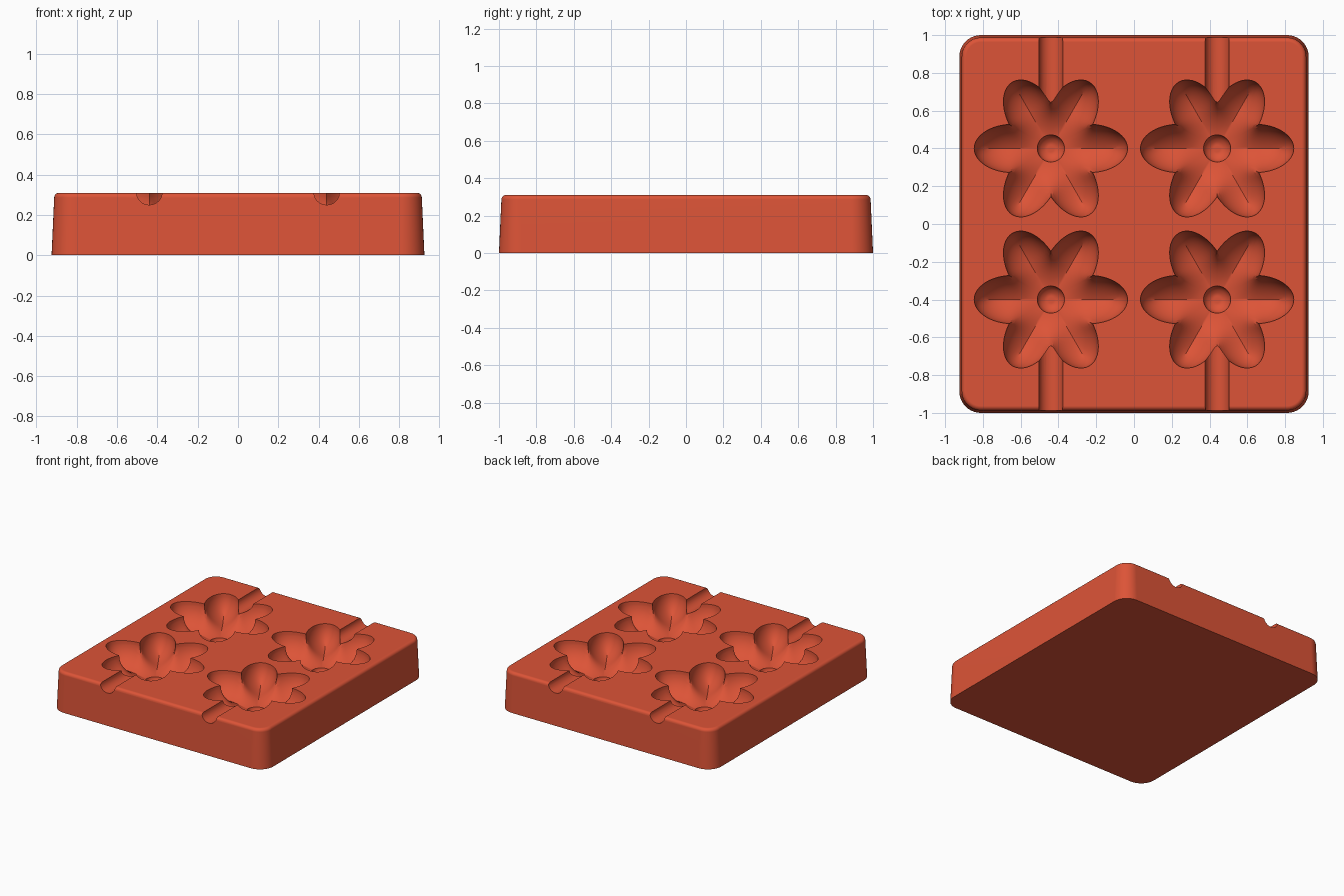
import bpy, bmesh
from math import sin, cos, pi, radians, sqrt, hypot

if "Cube" in bpy.data.objects:
    bpy.data.objects.remove(bpy.data.objects["Cube"], do_unlink=True)

HEIGHT = 0.31
FLOWER_X, FLOWER_Y = 0.44, 0.4
STEPS = 144

red = bpy.data.materials.new("terracotta red")
red.use_nodes = True
RED = (0.72, 0.088, 0.038, 1)
red.diffuse_color = RED
red.node_tree.nodes["Principled BSDF"].inputs["Base Color"].default_value = RED


def loft(name, rings):
    """Closed solid through a list of equal-length point rings."""
    bm = bmesh.new()
    loops = [[bm.verts.new(p) for p in ring] for ring in rings]
    n = len(loops[0])
    for low, high in zip(loops, loops[1:]):
        for i in range(n):
            j = (i + 1) % n
            bm.faces.new((low[i], low[j], high[j], high[i]))
    bm.faces.new(loops[0][::-1])
    bm.faces.new(loops[-1])
    bmesh.ops.recalc_face_normals(bm, faces=bm.faces)
    mesh = bpy.data.meshes.new(name)
    bm.to_mesh(mesh)
    bm.free()
    mesh.materials.append(red)
    obj = bpy.data.objects.new(name, mesh)
    bpy.context.collection.objects.link(obj)
    return obj


# Block: rounded rectangle with drafted sides and a small top fillet
def rounded_ring(inset, z, radius=0.115, segments=10):
    hx, hy, r = 0.925 - inset, 1 - inset, radius - inset
    points = []
    for corner, (sx, sy) in enumerate([(1, 1), (-1, 1), (-1, -1), (1, -1)]):
        for k in range(segments + 1):
            a = (corner + k / segments) * pi / 2
            points.append((sx * (hx - r) + r * cos(a), sy * (hy - r) + r * sin(a), z))
    return points


FILLET, DRAFT = 0.024, 0.013
rings = [rounded_ring(0, 0)]
for k in range(6):
    a = k / 5 * pi / 2
    rings.append(rounded_ring(DRAFT + FILLET * (1 - cos(a)),
                              HEIGHT - FILLET * (1 - sin(a))))
block = loft("mold_block", rings)


# Flower cavity: six elliptical petals, deepening away from the outline
def rim_radius(angle):
    offset, length, width = 0.2, 0.206, 0.128
    phi = (angle + pi / 6) % (pi / 3) - pi / 6
    a = (cos(phi) / length) ** 2 + (sin(phi) / width) ** 2
    b = -2 * cos(phi) * offset / length ** 2
    c = (offset / length) ** 2 - 1
    return (-b + sqrt(b * b - 4 * a * c)) / (2 * a)


def polar(r, a):
    return r * cos(a), r * sin(a)


outline = [polar(rim_radius(radians(d / 2)), radians(d / 2)) for d in range(720)]
REACH, DEPTH, DIMPLE = 0.25, 0.2, 0.072


def bowl_depth(x, y):
    t = min(hypot(x - px, y - py) for px, py in outline) / REACH
    return DEPTH * sqrt(max(0, 1 - (1 - min(t, 1)) ** 2))


def flower_rings():
    angles = [2 * pi * i / STEPS for i in range(STEPS)]
    rims = [rim_radius(a) for a in angles]
    rings = []
    # Round dimple in the middle
    for k in range(1, 7):
        tilt = k / 6 * pi / 2
        r = DIMPLE * sin(tilt)
        z = HEIGHT - DEPTH + 0.008 - 0.055 * cos(tilt)
        rings.append([(*polar(r, a), z) for a in angles])
    # Petal walls up to the outline
    for k in range(1, 17):
        s = sin(k / 16 * pi / 2)
        ring = []
        for a, rim in zip(angles, rims):
            x, y = polar(DIMPLE + (rim - DIMPLE) * s, a)
            ring.append((x, y, HEIGHT - (bowl_depth(x, y) if k < 16 else 0)))
        rings.append(ring)
    rings.append([(x, y, HEIGHT + 0.05) for x, y, z in rings[-1]])
    return rings


def cut(cutter):
    mod = block.modifiers.new("cut", "BOOLEAN")
    mod.operation = "DIFFERENCE"
    mod.solver = "EXACT"
    mod.object = cutter
    bpy.context.view_layer.objects.active = block
    bpy.ops.object.modifier_apply(modifier=mod.name)
    bpy.data.objects.remove(cutter, do_unlink=True)


# Cut four flowers, each with a stick groove out to the nearer end
petals = flower_rings()
for sx in (-1, 1):
    for sy in (-1, 1):
        flower = loft("flower_cutter", petals)
        flower.location = (sx * FLOWER_X, sy * FLOWER_Y, 0)
        bpy.context.view_layer.update()
        cut(flower)
        ends = []
        for y in (0.58, 1.1):
            ends.append([(sx * FLOWER_X + 0.063 * cos(2 * pi * i / 32), sy * y,
                          HEIGHT + 0.06 * sin(2 * pi * i / 32)) for i in range(32)])
        cut(loft("groove_cutter", ends))

# Smooth shading with crisp rims
bpy.ops.object.select_all(action="DESELECT")
block.select_set(True)
bpy.context.view_layer.objects.active = block
bpy.ops.object.shade_smooth_by_angle(angle=radians(28))
weighted = block.modifiers.new("weighted_normals", "WEIGHTED_NORMAL")
weighted.keep_sharp = True
